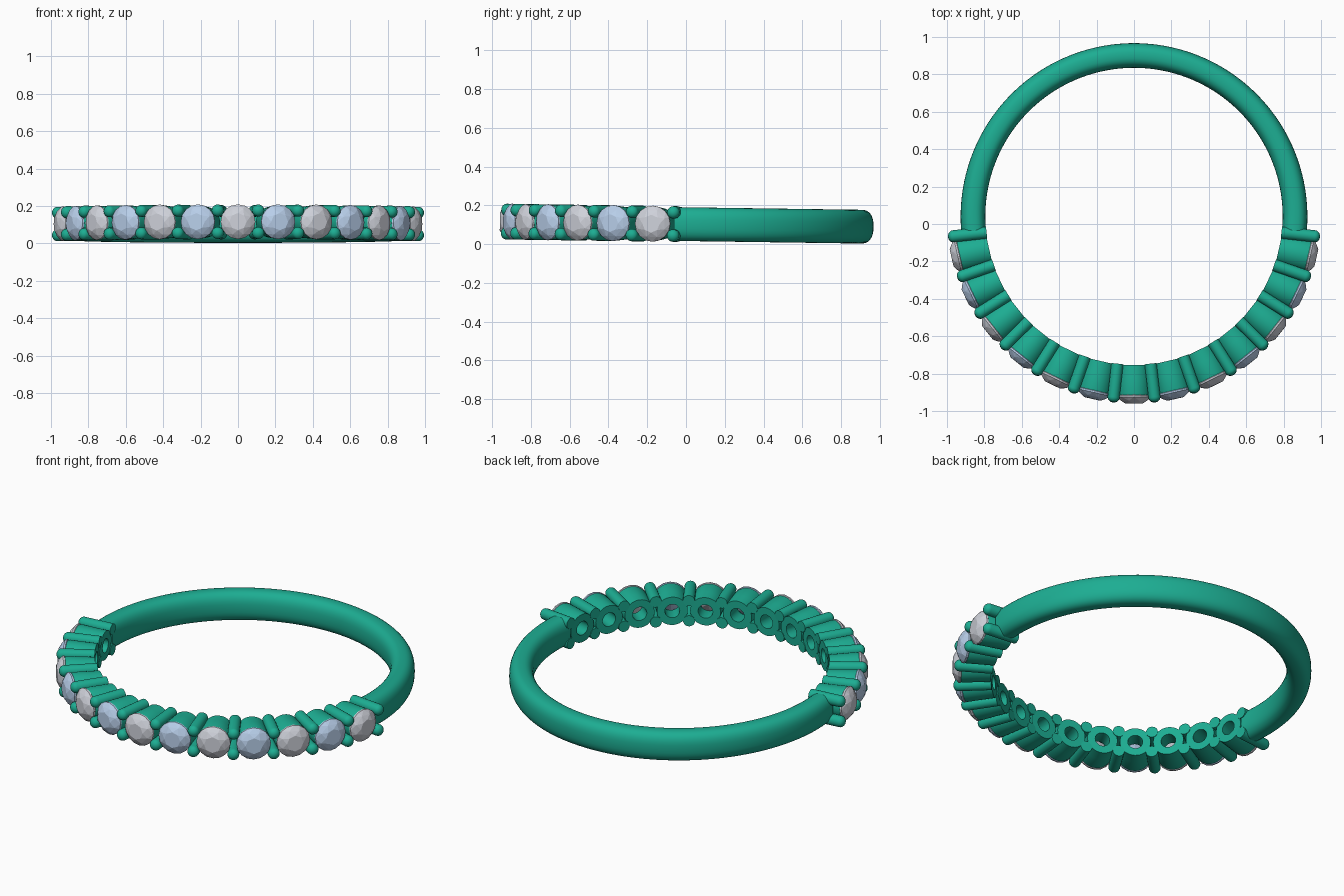
import bpy, bmesh, math
from mathutils import Matrix, Vector

if "Cube" in bpy.data.objects:
    bpy.data.objects.remove(bpy.data.objects["Cube"])

# Ring frame: centre slightly behind the origin, band leaning by a hair
FRAME = Matrix.Translation((0, 0.04, 0.102)) @ Matrix.Rotation(-0.0142, 4, 'X')
STONES = 13
STEP = math.radians(12.88)


def material(name, rgb):
    m = bpy.data.materials.new(name)
    m.diffuse_color = (*rgb, 1)
    m.use_nodes = True
    m.node_tree.nodes["Principled BSDF"].inputs["Base Color"].default_value = m.diffuse_color
    return m


METAL = material("green_metal", (0.012, 0.42, 0.29))
CLEAR = material("clear_stone", (0.62, 0.64, 0.70))
BLUE = material("pale_blue_stone", (0.48, 0.62, 0.82))


def finish(bm, name, mat, matrix, smooth=None):
    bmesh.ops.recalc_face_normals(bm, faces=bm.faces)
    bm.transform(matrix)
    me = bpy.data.meshes.new(name)
    bm.to_mesh(me)
    bm.free()
    me.materials.append(mat)
    ob = bpy.data.objects.new(name, me)
    bpy.context.collection.objects.link(ob)
    if smooth:
        bpy.ops.object.select_all(action='DESELECT')
        ob.select_set(True)
        bpy.context.view_layer.objects.active = ob
        bpy.ops.object.shade_smooth_by_angle(angle=math.radians(smooth))
    return ob


def lathe(profile, start, end, n, closed_profile=True):
    """Revolve (radius, height) points about z; full turns are joined."""
    bm = bmesh.new()
    full = abs(end - start) > 2 * math.pi - 1e-4
    rings = []
    for i in range(n if full else n + 1):
        a = start + (end - start) * i / n
        rings.append([bm.verts.new((r * math.cos(a), r * math.sin(a), h)) for r, h in profile])
    k = len(profile)
    for i in range(n):
        p, q = rings[i], rings[(i + 1) % len(rings)]
        for j in range(k if closed_profile else k - 1):
            l = (j + 1) % k
            bm.faces.new((p[j], q[j], q[l], p[l]))
    if not full:
        bm.faces.new(rings[0])
        bm.faces.new(rings[-1])
    if not closed_profile:
        bmesh.ops.remove_doubles(bm, verts=bm.verts, dist=1e-5)
    return bm


def radial(a):
    """Local z points outward from the ring at angle a from the front."""
    return FRAME @ Matrix.Rotation(a, 4, 'Z') @ Matrix.Rotation(math.pi / 2, 4, 'X')


# Plain rounded band round the back
def soft(v):
    return math.copysign(abs(v) ** 0.8, v)


section = []
for i in range(32):
    t = 2 * math.pi * i / 32
    section.append((0.861 + 0.066 * soft(math.cos(t)), 0.087 * soft(math.sin(t))))
tip = math.pi / 2 - STEP * STONES / 2
finish(lathe(section, -tip, math.pi + tip, 96), "band", METAL, FRAME, 40)

# Open cups, one per stone
CUP = [(0.040, 0.794), (0.083, 0.794), (0.086, 0.86), (0.091, 0.945), (0.088, 0.957),
       (0.080, 0.957), (0.045, 0.90), (0.040, 0.88)]


def ring(n, r, h, offset=0.0):
    return [Vector((r * math.cos(2 * math.pi * (i + offset) / n),
                    r * math.sin(2 * math.pi * (i + offset) / n), h)) for i in range(n)]


# Faceted stones
for s in range(STONES):
    a = (s - STONES // 2) * STEP
    finish(lathe(CUP, 0, 2 * math.pi, 40), "stone_cup", METAL, radial(a), 35)

    bm = bmesh.new()
    pts = (ring(8, 0.046, 1.000) + ring(8, 0.073, 0.986, 0.5) + ring(16, 0.093, 0.966)
           + ring(16, 0.093, 0.957) + ring(8, 0.045, 0.918) + [Vector((0, 0, 0.885))])
    for p in pts:
        bm.verts.new(p)
    bmesh.ops.convex_hull(bm, input=bm.verts)
    bmesh.ops.dissolve_limit(bm, angle_limit=0.01, verts=bm.verts, edges=bm.edges)
    finish(bm, "stone", BLUE if (s - STONES // 2) % 2 else CLEAR, radial(a))

# Round-tipped prongs in pairs between the stones
R = 0.032
PRONG = [(0, 0.793), (R, 0.793)]
PRONG += [(R * math.cos(t * math.pi / 12), 0.972 + 0.028 * math.sin(t * math.pi / 12)) for t in range(6)]
PRONG += [(0, 1.0)]
for s in range(STONES + 1):
    a = (s - STONES / 2) * STEP
    for side in (-1, 1):
        m = radial(a) @ Matrix.Translation((0, side * 0.06, 0))
        finish(lathe(PRONG, 0, 2 * math.pi, 20, False), "prong", METAL, m, 40)
